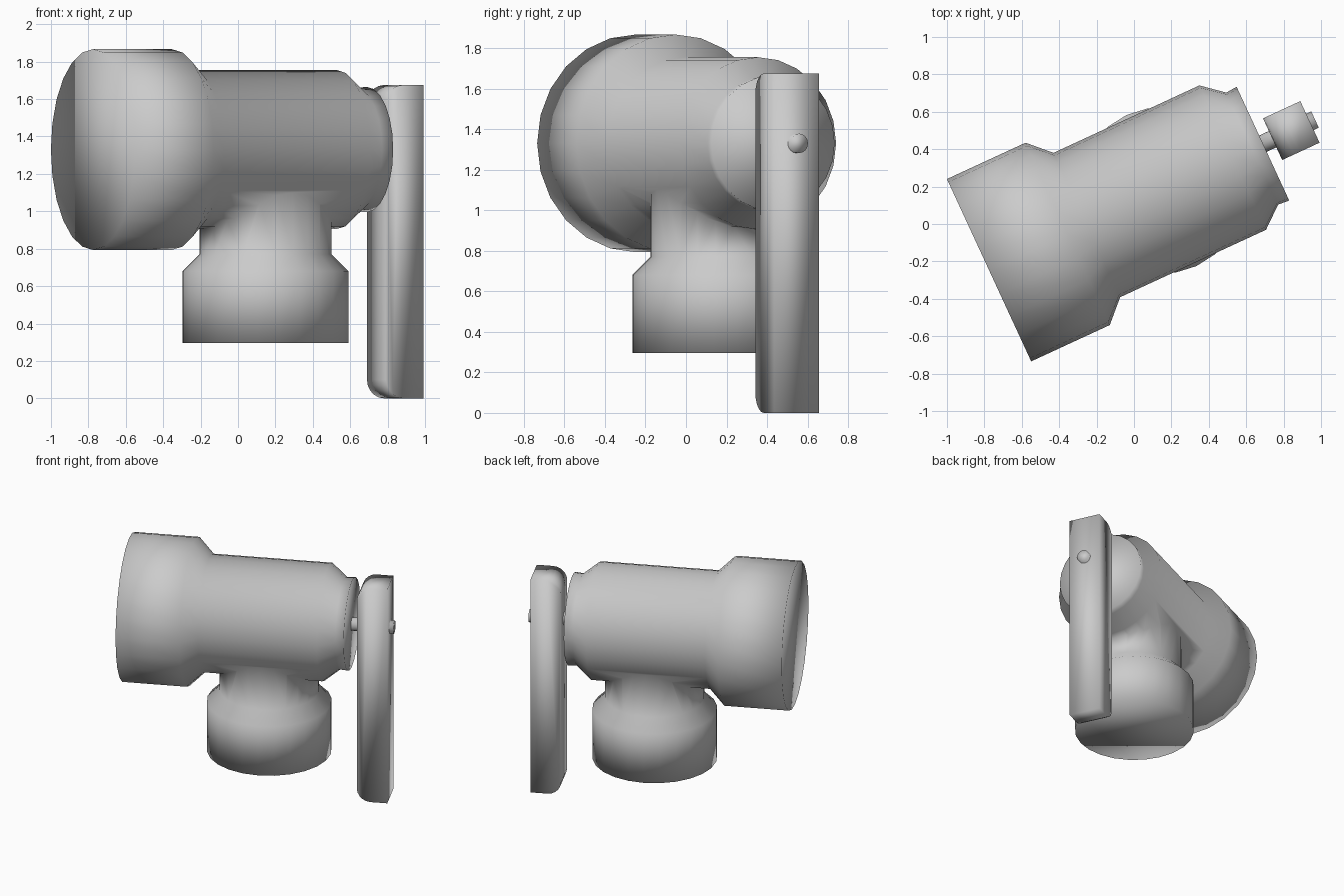
import bpy, bmesh, math
from mathutils import Matrix

cube = bpy.data.objects.get("Cube")
if cube:
    bpy.data.objects.remove(cube, do_unlink=True)

SEGMENTS = 24
AXIS_Z = 1.33
# Local frame: x runs along the barrel, starting at the large open end
PLACE = Matrix.Translation((-0.775, -0.247, 0)) @ Matrix.Rotation(math.radians(24.8), 4, 'Z')

grey = bpy.data.materials.new("plain grey")
grey.use_nodes = True
grey.diffuse_color = (0.6, 0.6, 0.6, 1)
grey.node_tree.nodes["Principled BSDF"].inputs["Base Color"].default_value = grey.diffuse_color


def finish(name, bm):
    bmesh.ops.recalc_face_normals(bm, faces=bm.faces)
    mesh = bpy.data.meshes.new(name)
    bm.to_mesh(mesh)
    bm.free()
    mesh.materials.append(grey)
    mesh.shade_smooth()
    obj = bpy.data.objects.new(name, mesh)
    obj.matrix_world = PLACE
    bpy.context.collection.objects.link(obj)
    return obj


def lathe(name, profile, matrix, sides=SEGMENTS):
    """Turned solid around local z from (radius, height) pairs, with closed ends."""
    bm = bmesh.new()
    rings = []
    for r, h in profile:
        angles = [math.tau * i / sides for i in range(sides)]
        rings.append([bm.verts.new((r * math.cos(a), r * math.sin(a), h)) for a in angles])
    for low, high in zip(rings, rings[1:]):
        for i in range(sides):
            j = (i + 1) % sides
            bm.faces.new((low[i], low[j], high[j], high[i]))
    bm.faces.new(rings[0])
    bm.faces.new(rings[-1])
    bm.transform(matrix)
    return finish(name, bm)


along = Matrix.Translation((0, 0, AXIS_Z)) @ Matrix.Rotation(math.pi / 2, 4, 'Y')

# Stepped barrel
body = lathe("valve_body", [(0.537, 0), (0.537, 0.463), (0.425, 0.576), (0.425, 1.435),
                            (0.33, 1.55), (0.335, 1.613)], along)

# Downward branch, merged into the barrel
branch = lathe("branch", [(0.445, 0.295), (0.445, 0.68), (0.355, 0.77), (0.355, AXIS_Z)],
               Matrix.Translation((1.015, 0, 0)))
union = body.modifiers.new("join_branch", 'BOOLEAN')
union.operation = 'UNION'
union.solver = 'EXACT'
union.object = branch
bpy.context.view_layer.objects.active = body
bpy.ops.object.modifier_apply(modifier=union.name)
bpy.data.objects.remove(branch, do_unlink=True)
body.data.shade_smooth()

# Spindle through the lever
lathe("spindle", [(0.048, 1.58), (0.048, 1.92)], along, 16)

# Lever, rounded at the top and bottom of its inner face
bm = bmesh.new()
bmesh.ops.create_cube(bm, size=1)
bmesh.ops.scale(bm, vec=(0.22, 0.245, 1.675), verts=bm.verts)
bmesh.ops.translate(bm, vec=(1.78, 0, 1.675 / 2), verts=bm.verts)
inner = [e for e in bm.edges
         if all(v.co.x < 1.7 for v in e.verts) and abs(e.verts[0].co.z - e.verts[1].co.z) < 0.01]
bmesh.ops.bevel(bm, geom=inner, offset=0.1, segments=5, profile=0.5, affect='EDGES')
finish("lever", bm)
